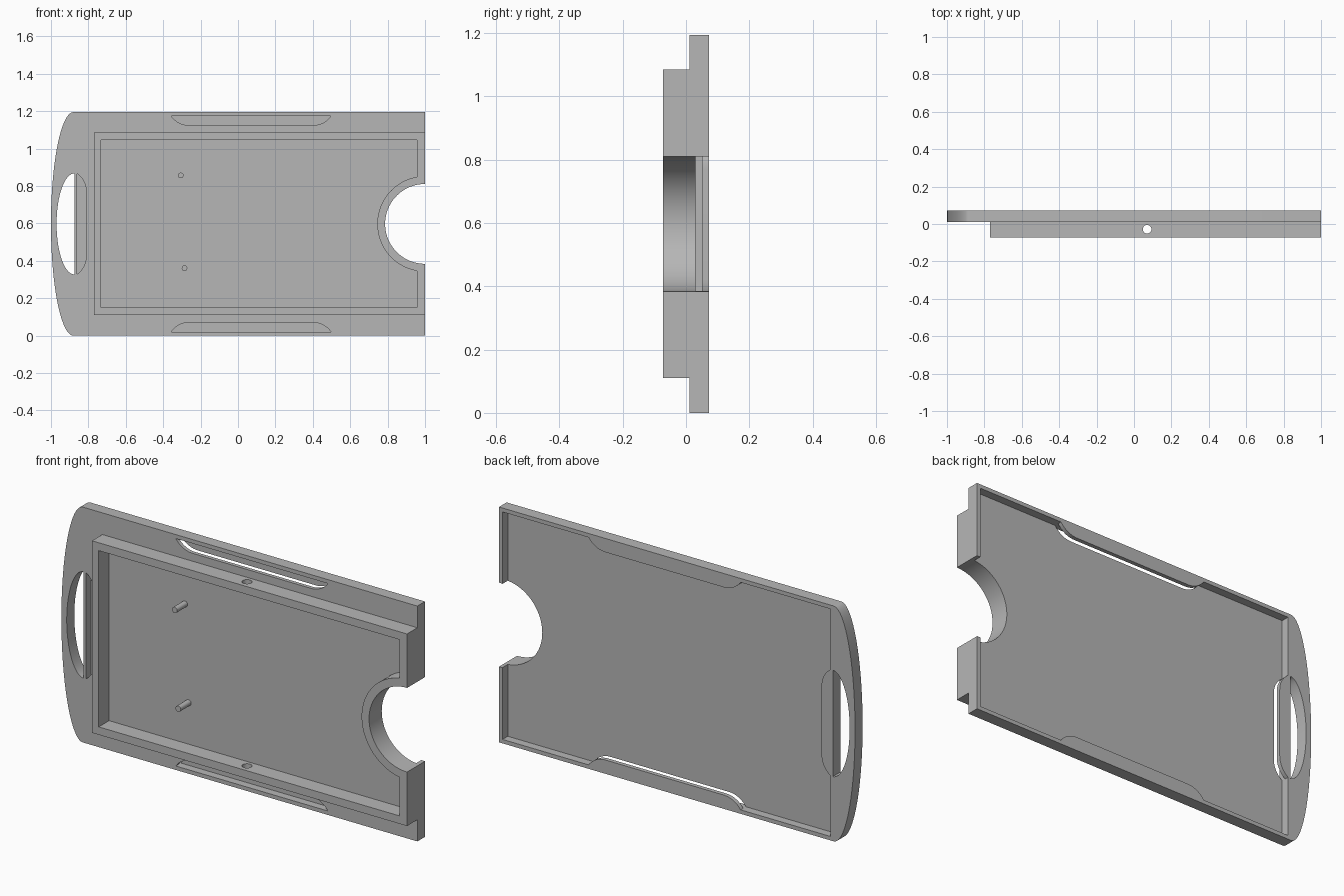
import bpy, bmesh
from math import sin, cos, pi, asin
from mathutils import Matrix

cube = bpy.data.objects.get("Cube")
if cube:
    bpy.data.objects.remove(cube, do_unlink=True)

# Main dimensions
H = 1.195
MID = H / 2
FRONT, STEP, FLOOR, TAB, BACK = -0.072, 0.011, 0.03, 0.051, 0.072
LIP = 0.02
REC_L, REC_R = -0.862, 1 - LIP

grey = bpy.data.materials.new("plain grey")
grey.use_nodes = True
grey.diffuse_color = (0.47, 0.47, 0.47, 1)
grey.node_tree.nodes["Principled BSDF"].inputs["Base Color"].default_value = grey.diffuse_color


def finish(name, bm):
    bmesh.ops.recalc_face_normals(bm, faces=bm.faces)
    mesh = bpy.data.meshes.new(name)
    bm.to_mesh(mesh)
    bm.free()
    mesh.materials.append(grey)
    obj = bpy.data.objects.new(name, mesh)
    bpy.context.collection.objects.link(obj)
    return obj


def prism(name, points, y0, y1):
    """Extrude an (x, z) outline from y0 to y1."""
    bm = bmesh.new()
    face = bm.faces.new([bm.verts.new((x, y0, z)) for x, z in points])
    side = bmesh.ops.extrude_face_region(bm, geom=[face])["geom"]
    moved = [v for v in side if isinstance(v, bmesh.types.BMVert)]
    bmesh.ops.translate(bm, verts=moved, vec=(0, y1 - y0, 0))
    return finish(name, bm)


def arc(cx, cz, rx, rz, a0, a1, n=40):
    return [(cx + rx * cos(a0 + (a1 - a0) * i / n), cz + rz * sin(a0 + (a1 - a0) * i / n))
            for i in range(n + 1)]


def rect(x0, x1, z0, z1):
    return [(x0, z0), (x1, z0), (x1, z1), (x0, z1)]


def cut(obj, *cutters):
    """Subtract each cutter, then discard it."""
    for c in cutters:
        c.hide_render = True
        mod = obj.modifiers.new("cut", "BOOLEAN")
        mod.operation, mod.solver, mod.object = "DIFFERENCE", "EXACT", c
        bpy.context.view_layer.objects.active = obj
        bpy.ops.object.modifier_apply(modifier=mod.name)
        bpy.data.objects.remove(c, do_unlink=True)


def tab_outline(half, depth=0.05, run=0.095):
    """Tab along u with its root at v = 0 and curved ends reaching v = depth."""
    r = (run * run + depth * depth) / (2 * depth)
    sweep = asin(run / r)
    right = arc(half - run, depth - r, r, r, pi / 2 - sweep, pi / 2, 12)
    return right + [(-u, v) for u, v in reversed(right)]


def notch():
    return prism("notch_cutter", arc(1, MID, 0.2135, 0.2135, 0, 2 * pi, 96)[:-1], -0.3, 0.3)


# Clip tabs: one on the top edge, one on the bottom, one at the handle end
long_tab, short_tab = tab_outline(0.427), tab_outline(0.27)
tabs = {
    "top": [(0.07 + u, H - LIP - v) for u, v in long_tab],
    "bottom": [(0.07 + u, LIP + v) for u, v in long_tab],
    "handle": [(REC_L + v, MID + u) for u, v in short_tab],
}

# Back plate with rounded handle end, card recess, clip slots and handle hole
plate = prism("back_plate",
              [(1, 0), (1, H)] + arc(-0.88, MID, 0.12, MID, pi / 2, 3 * pi / 2, 64),
              STEP, BACK)
cut(plate,
    prism("recess_cutter", rect(REC_L, REC_R, LIP, H - LIP), FLOOR, 0.3),
    notch(),
    prism("handle_cutter", arc(-0.875, MID, 0.095, 0.27, pi / 2, 3 * pi / 2, 48), -0.3, 0.3),
    *[prism("slot_cutter", pts, -0.1, (FLOOR + TAB) / 2) for pts in tabs.values()])

parts = [plate]
for side, pts in tabs.items():
    parts.append(prism(side + "_clip_tab", pts, TAB, BACK))

# Raised front frame: pocket wraps around the thumb notch
frame = prism("front_frame", rect(-0.77, 1, 0.11, H - 0.11), FRONT, STEP)
P_R, RING = 0.957, 0.255
a = asin((1 - P_R) / RING)
pocket = [(P_R, H - 0.15), (-0.732, H - 0.15), (-0.732, 0.15), (P_R, 0.15)]
pocket += arc(1, MID, RING, RING, 3 * pi / 2 - a, pi / 2 + a, 64)

# Cord hole through both long walls
bm = bmesh.new()
bmesh.ops.create_cone(bm, cap_ends=True, segments=32, radius1=0.023, radius2=0.023, depth=3,
                      matrix=Matrix.Translation((0.07, -0.028, MID)))
cut(frame, prism("pocket_cutter", pocket, -0.3, 0.3), notch(), finish("cord_cutter", bm))
parts.append(frame)

# Two locating pins on the pocket floor
for name, x, z in (("upper_pin", -0.306, 0.857), ("lower_pin", -0.286, 0.361)):
    parts.append(prism(name, arc(x, z, 0.015, 0.015, 0, 2 * pi, 24)[:-1], FRONT, STEP))

# Smooth curved walls, keep edges crisp
bpy.ops.object.select_all(action="DESELECT")
for p in parts:
    p.select_set(True)
bpy.context.view_layer.objects.active = plate
bpy.ops.object.shade_smooth_by_angle(angle=0.5)
